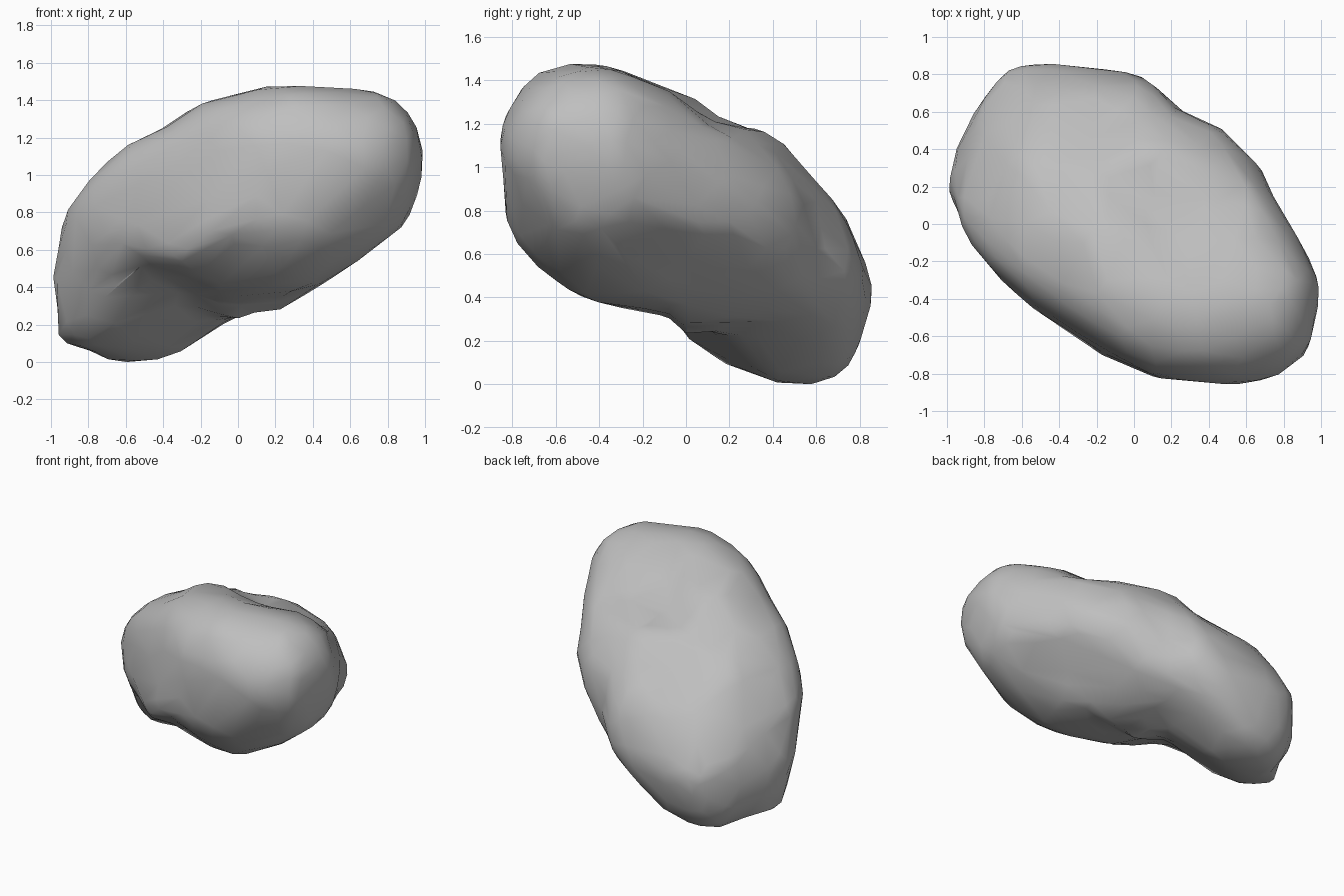
import bpy
import bmesh
import math
from mathutils import Matrix, Vector

cube = bpy.data.objects.get("Cube")
if cube:
    bpy.data.objects.remove(cube, do_unlink=True)

MID = Vector((0, 0, .74))

# Outlines of the boulder
FRONT = [(1, 1.16), (.98, .96), (.93, .8), (.84, .67), (.51, .45), (.25, .29), (.08, .27),
         (-.08, .2), (-.28, .06), (-.45, .01), (-.64, 0), (-.83, .06), (-.94, .11), (-1, .32),
         (-.91, .76), (-.77, .99), (-.55, 1.19), (-.41, 1.24), (-.2, 1.39), (-.05, 1.42),
         (.12, 1.47), (.28, 1.48), (.66, 1.46), (.82, 1.42), (.92, 1.32)]
SIDE = [(.86, .36), (.86, .49), (.73, .78), (.45, 1.11), (.33, 1.18), (.17, 1.22),
        (.03, 1.32), (-.2, 1.41), (-.35, 1.47), (-.53, 1.48), (-.69, 1.43), (-.79, 1.33),
        (-.86, 1.17), (-.83, .74), (-.75, .6), (-.54, .42), (-.4, .37), (-.09, .31),
        (.09, .14), (.38, 0), (.64, 0), (.78, .09)]
TOP = [(1, -.3), (.99, -.51), (.93, -.69), (.83, -.8), (.68, -.84), (.5, -.86), (.12, -.82),
       (-.17, -.7), (-.6, -.4), (-.8, -.2), (-.93, 0), (-1, .2), (-.95, .4), (-.82, .65),
       (-.68, .82), (-.6, .86), (-.4, .86), (-.05, .82), (.13, .75), (.23, .62),
       (.48, .51), (.67, .32), (.81, .04), (.93, -.15)]
END = [(.75, -.03), (.62, -.25), (.41, -.47), (.23, -.53), (.01, -.56), (-.18, -.5),
       (-.4, -.36), (-.62, -.31), (-.72, -.15), (-.76, .08), (-.74, .3), (-.6, .45),
       (-.3, .57), (-.08, .57), (.11, .5), (.4, .47), (.6, .3)]
BROAD = [(-.37, 1.02), (-.58, .87), (-.71, .65), (-.75, .09), (-.56, -.36), (-.43, -.63),
         (-.09, -.97), (.17, -1.02), (.63, -.87), (.76, -.09), (.69, .25), (.41, .77),
         (.14, .95)]
FLANK = [(1.11, -.27), (1.04, -.66), (.91, -.75), (.76, -.74), (.53, -.61), (.21, -.44),
         (-.13, -.46), (-.57, -.38), (-.84, -.23), (-1.11, .15), (-1.11, .43),
         (-1.01, .61), (-.88, .69), (-.59, .71), (-.31, .6), (.04, .59), (.25, .55),
         (.43, .41), (.73, .25), (1.03, -.07)]


def around(table, angle):
    """Value of a table spread round a full turn, blended between entries."""
    pos = angle / math.tau % 1 * len(table)
    i = int(pos)
    t = pos - i
    return table[i % len(table)] * (1 - t) + table[(i + 1) % len(table)] * t


def reach(points, angle):
    """Distance from the middle to an outline in one direction."""
    d = Vector((math.cos(angle), math.sin(angle)))
    best = 0
    for a, b in zip(points, points[1:] + points[:1]):
        a, edge = Vector(a), Vector(b) - Vector(a)
        det = d.x * edge.y - d.y * edge.x
        if abs(det) < 1e-9:
            continue
        t = (a.x * d.y - a.y * d.x) / det
        if -1e-6 <= t <= 1 + 1e-6:
            best = max(best, (a.x * edge.y - a.y * edge.x) / det)
    return best


def guide(points, right, up, strength):
    """An outline in the plane of two axes, as radii round the middle."""
    right, up = Vector(right), Vector(up)
    c = Vector((MID.dot(right), MID.dot(up))) if strength == 1 else Vector((0, 0))
    points = [Vector(p) - c for p in points]
    steps = 360
    return [reach(points, math.tau * i / steps) for i in range(steps)], right, up, strength


def slanted(points, sx, sy, below):
    """Guide for an outline on a plane facing a slanted direction."""
    turn, tilt = math.radians(35), math.radians(25)
    flat = Vector((sx * math.sin(turn), sy * math.cos(turn), 0))
    right = Vector((-flat.y, flat.x, 0))
    up = flat * math.sin(tilt) * (1 if below else -1)
    up.z = math.cos(tilt)
    return guide(points, right, up, .7)


def place(co, radii, right, up):
    """Flat position of a point, its angle, and its share of the outline's radius."""
    x, y = co.dot(right), co.dot(up)
    angle = math.atan2(y, x)
    return x, y, angle, math.hypot(x, y) / around(radii, angle)


def fit(verts, radii, right, up, strength):
    """Pull the rim of the rock to an outline, fading towards the centre."""
    bins = 40
    rim = [0] * bins
    spots = [place(v.co, radii, right, up) for v in verts]
    for x, y, angle, share in spots:
        i = round(angle / math.tau * bins) % bins
        rim[i] = max(rim[i], share)
    for v, (x, y, angle, share) in zip(verts, spots):
        edge = max(around(rim, angle), .2)
        move = strength * (1 / edge - 1) * min(share / edge, 1) ** 5
        v.co += (right * x + up * y) * move


X, Y, Z = (1, 0, 0), (0, 1, 0), (0, 0, 1)
guides = [slanted(END, 1, -1, False), slanted(BROAD, -1, 1, False),
          slanted(FLANK, 1, 1, True),
          guide(FRONT, X, Z, 1), guide(SIDE, Y, Z, 1), guide(TOP, X, Y, 1)]

# Boulder: a stretched, leaning ball
bm = bmesh.new()
bmesh.ops.create_icosphere(bm, subdivisions=5, radius=1)
lean = Matrix(((1, 0, 0, 0), (-.365, .78, 0, 0), (.35, -.235, .61, 0), (0, 0, 0, 1)))
bmesh.ops.transform(bm, matrix=lean, verts=bm.verts)

# Swell it to fill all the outlines, with rounded corners
soft = 20
for v in bm.verts:
    shares = [place(v.co, *g[:3])[3] for g in guides]
    v.co /= sum(s ** soft for s in shares) ** (1 / soft)

# Even it out and settle the rim on each outline
for rounds in (6, 4, 3, 2, 1):
    for _ in range(rounds):
        bmesh.ops.smooth_vert(bm, verts=bm.verts, factor=.5,
                              use_axis_x=True, use_axis_y=True, use_axis_z=True)
    for g in guides:
        fit(bm.verts, *g)
mesh = bpy.data.meshes.new("boulder")
bm.to_mesh(mesh)
bm.free()
boulder = bpy.data.objects.new("boulder", mesh)
bpy.context.collection.objects.link(boulder)

# Broad, uneven facets
bpy.ops.object.select_all(action='DESELECT')
boulder.select_set(True)
bpy.context.view_layer.objects.active = boulder
facets = boulder.modifiers.new("facets", 'DECIMATE')
facets.ratio = .15
bpy.ops.object.modifier_apply(modifier=facets.name)

# Rest on the ground
mesh = boulder.data
low = Vector([min(v.co[i] for v in mesh.vertices) for i in range(3)])
high = Vector([max(v.co[i] for v in mesh.vertices) for i in range(3)])
middle = (low + high) / 2
middle.z = low.z
mesh.transform(Matrix.Translation(-middle))
bpy.ops.object.shade_smooth_by_angle(angle=math.radians(30))

# Stone colour
stone = bpy.data.materials.new("grey stone")
stone.use_nodes = True
colour = (.52, .52, .52, 1)
stone.diffuse_color = colour
stone.node_tree.nodes["Principled BSDF"].inputs["Base Color"].default_value = colour
mesh.materials.append(stone)
